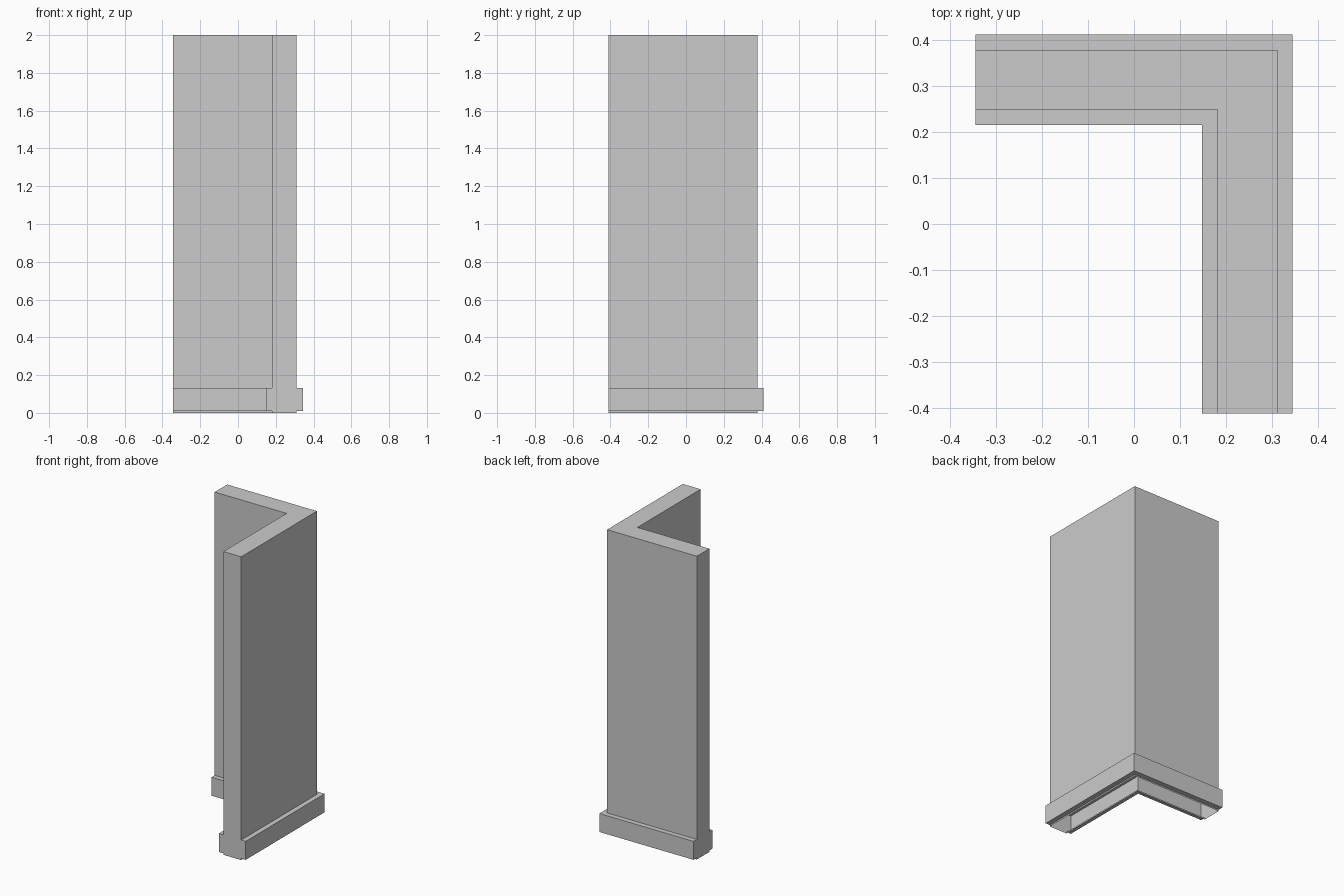
import bpy
import bmesh

if "Cube" in bpy.data.objects:
    bpy.data.objects.remove(bpy.data.objects["Cube"])

# Plain grey finish
grey = bpy.data.materials.new("plain grey")
grey.use_nodes = True
colour = (0.6, 0.6, 0.6, 1)
grey.diffuse_color = colour
grey.node_tree.nodes["Principled BSDF"].inputs["Base Color"].default_value = colour

# Plan extents, wall thickness, skirting step and heights
HALF_X, HALF_Y = 0.344, 0.411
STEP, WALL = 0.033, 0.13
BASE, SKIRT_TOP, TOP = 0.01, 0.132, 2.0

# Half profile (inset from the skirting face, height), mirrored for the inner side
outer = [(STEP, 0), (STEP, BASE), (0, BASE), (0, SKIRT_TOP), (STEP, SKIRT_TOP), (STEP, TOP)]
depth = WALL + 2 * STEP
profile = outer + [(depth - d, z) for d, z in reversed(outer)]

# Sweep the profile round the mitred corner; the underside stays open
bm = bmesh.new()
stations = [
    [bm.verts.new((-HALF_X, HALF_Y - d, z)) for d, z in profile],
    [bm.verts.new((HALF_X - d, HALF_Y - d, z)) for d, z in profile],
    [bm.verts.new((HALF_X - d, -HALF_Y, z)) for d, z in profile],
]
for a, b in zip(stations, stations[1:]):
    for i in range(len(profile) - 1):
        bm.faces.new((a[i], b[i], b[i + 1], a[i + 1]))

# End caps
bm.faces.new(stations[0])
bm.faces.new(stations[-1][::-1])
bmesh.ops.recalc_face_normals(bm, faces=bm.faces)
bm.normal_update()
top = max(bm.faces, key=lambda f: f.calc_center_median().z)
if top.normal.z < 0:
    bmesh.ops.reverse_faces(bm, faces=bm.faces)

mesh = bpy.data.meshes.new("corner_wall_with_skirting")
bm.to_mesh(mesh)
bm.free()
mesh.materials.append(grey)
wall = bpy.data.objects.new("corner_wall_with_skirting", mesh)
bpy.context.collection.objects.link(wall)
